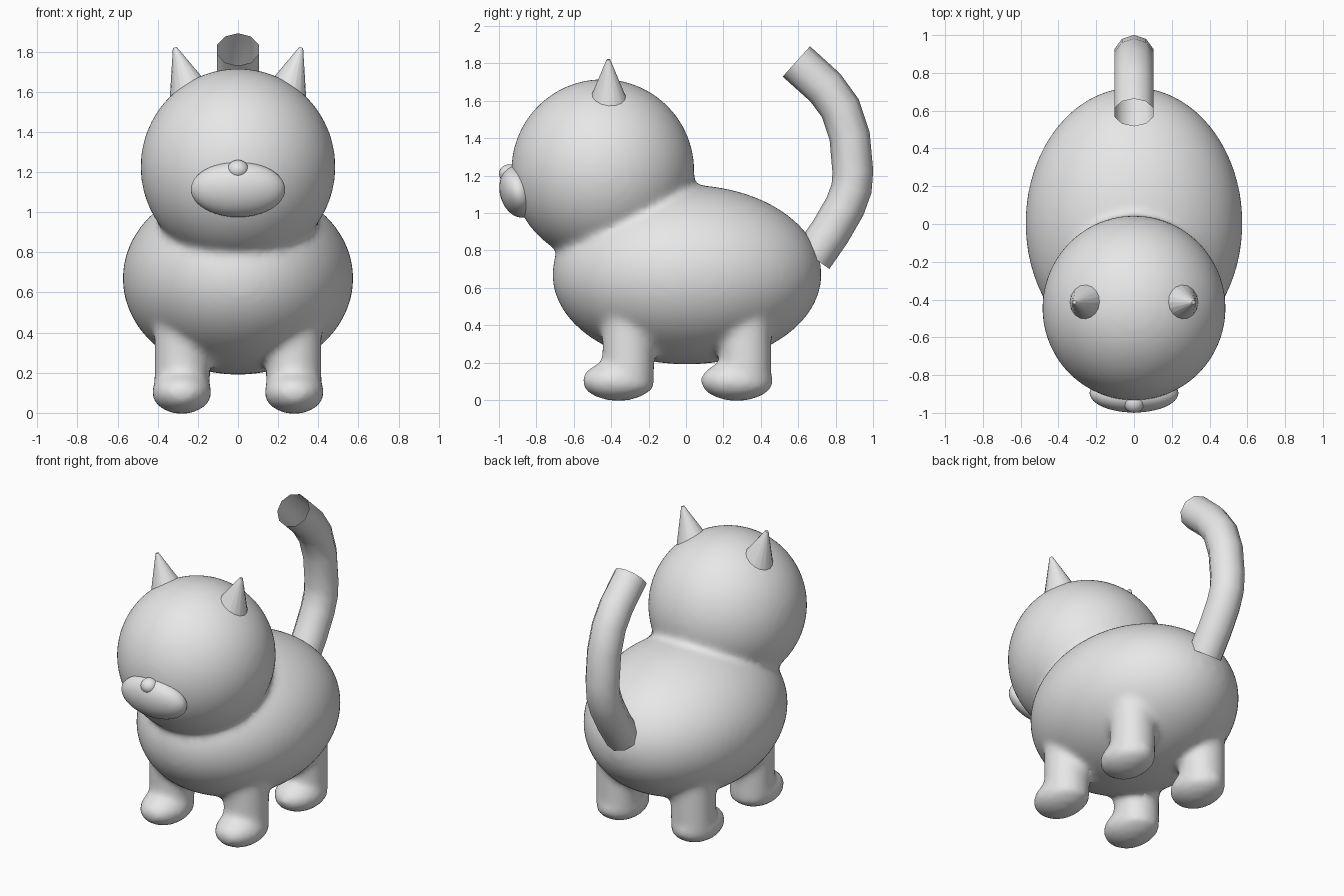
import bpy, bmesh, math
from mathutils import Matrix, Vector

if "Cube" in bpy.data.objects:
    bpy.data.objects.remove(bpy.data.objects["Cube"])

gray = bpy.data.materials.new("light_gray")
gray.diffuse_color = (0.8, 0.8, 0.8, 1)
gray.use_nodes = True
gray.node_tree.nodes["Principled BSDF"].inputs["Base Color"].default_value = gray.diffuse_color


def ball(bm, centre, radii, tilt=0.0, segs=48):
    m = (Matrix.Translation(centre) @ Matrix.Rotation(tilt, 4, 'X')
         @ Matrix.Diagonal((*radii, 1)))
    bmesh.ops.create_uvsphere(bm, u_segments=segs, v_segments=segs // 2,
                              radius=1, matrix=m)


def cone(bm, base, tip, r1, r2, segs):
    base, tip = Vector(base), Vector(tip)
    axis = tip - base
    m = (Matrix.Translation((base + tip) / 2)
         @ axis.to_track_quat('Z', 'Y').to_matrix().to_4x4())
    bmesh.ops.create_cone(bm, cap_ends=True, segments=segs, radius1=r1,
                          radius2=r2, depth=axis.length, matrix=m)


def finish(bm, name):
    mesh = bpy.data.meshes.new(name)
    bm.to_mesh(mesh)
    bm.free()
    mesh.materials.append(gray)
    ob = bpy.data.objects.new(name, mesh)
    bpy.context.collection.objects.link(ob)
    bpy.ops.object.select_all(action='DESELECT')
    ob.select_set(True)
    bpy.context.view_layer.objects.active = ob
    bpy.ops.object.shade_smooth_by_angle(angle=math.radians(40))
    return ob


# Head, torso, legs and paws, melted into one soft skin
bm = bmesh.new()
ball(bm, (0, -0.445, 1.226), (0.486, 0.49, 0.49), segs=64)
ball(bm, (0, 0.005, 0.67), (0.575, 0.72, 0.48), segs=64)
for side in (-1, 1):
    for leg_y, paw_y in ((-0.308, -0.362), (0.318, 0.272)):
        cone(bm, (side * 0.28, leg_y, 0.06), (side * 0.275, leg_y, 0.55),
             0.138, 0.142, 32)
        ball(bm, (side * 0.28, paw_y, 0.102), (0.15, 0.195, 0.108))
body = finish(bm, "body")
remesh = body.modifiers.new("melt", 'REMESH')
remesh.mode = 'VOXEL'
remesh.voxel_size = 0.02
remesh.use_smooth_shade = True
soften = body.modifiers.new("soften", 'SMOOTH')
soften.factor = 0.5
soften.iterations = 14

# Muzzle, leaning forward at the top
bm = bmesh.new()
ball(bm, (0, -0.895, 1.113), (0.235, 0.10, 0.14), math.radians(15))
finish(bm, "muzzle")

# Nose
bm = bmesh.new()
ball(bm, (0, -0.945, 1.21), (0.055, 0.055, 0.05), segs=24)
finish(bm, "nose")

# Ears
for side, label in ((-1, "left"), (1, "right")):
    bm = bmesh.new()
    cone(bm, (side * 0.205, -0.415, 1.488), (side * 0.315, -0.415, 1.82),
         0.15, 0.01, 16)
    finish(bm, label + "_ear")

# Tail, an open tube swept along a curved path
path = [(0.677, 0.763), (0.772, 0.90), (0.85, 1.035), (0.885, 1.13),
        (0.892, 1.22), (0.875, 1.41), (0.825, 1.56), (0.745, 1.67),
        (0.59, 1.81)]
bm = bmesh.new()
sides, radius, rings = 10, 0.109, []
for i, (y, z) in enumerate(path):
    a, b = path[max(i - 1, 0)], path[min(i + 1, len(path) - 1)]
    t = Vector((0, b[0] - a[0], b[1] - a[1])).normalized()
    n = Vector((0, t.z, -t.y))
    rings.append([bm.verts.new(
        Vector((0, y, z)) + radius * (math.cos(k * math.tau / sides) * n
                                      + math.sin(k * math.tau / sides) * Vector((1, 0, 0))))
        for k in range(sides)])
for r0, r1 in zip(rings, rings[1:]):
    for k in range(sides):
        j = (k + 1) % sides
        bm.faces.new((r0[k], r0[j], r1[j], r1[k]))
# Make the tube wall face outward
bm.normal_update()
f = bm.faces[0] if not bm.faces.ensure_lookup_table() else None
if f.normal.dot(f.calc_center_median() - Vector((0, 0.725, 0.832))) < 0:
    bmesh.ops.reverse_faces(bm, faces=bm.faces[:])
finish(bm, "tail")
